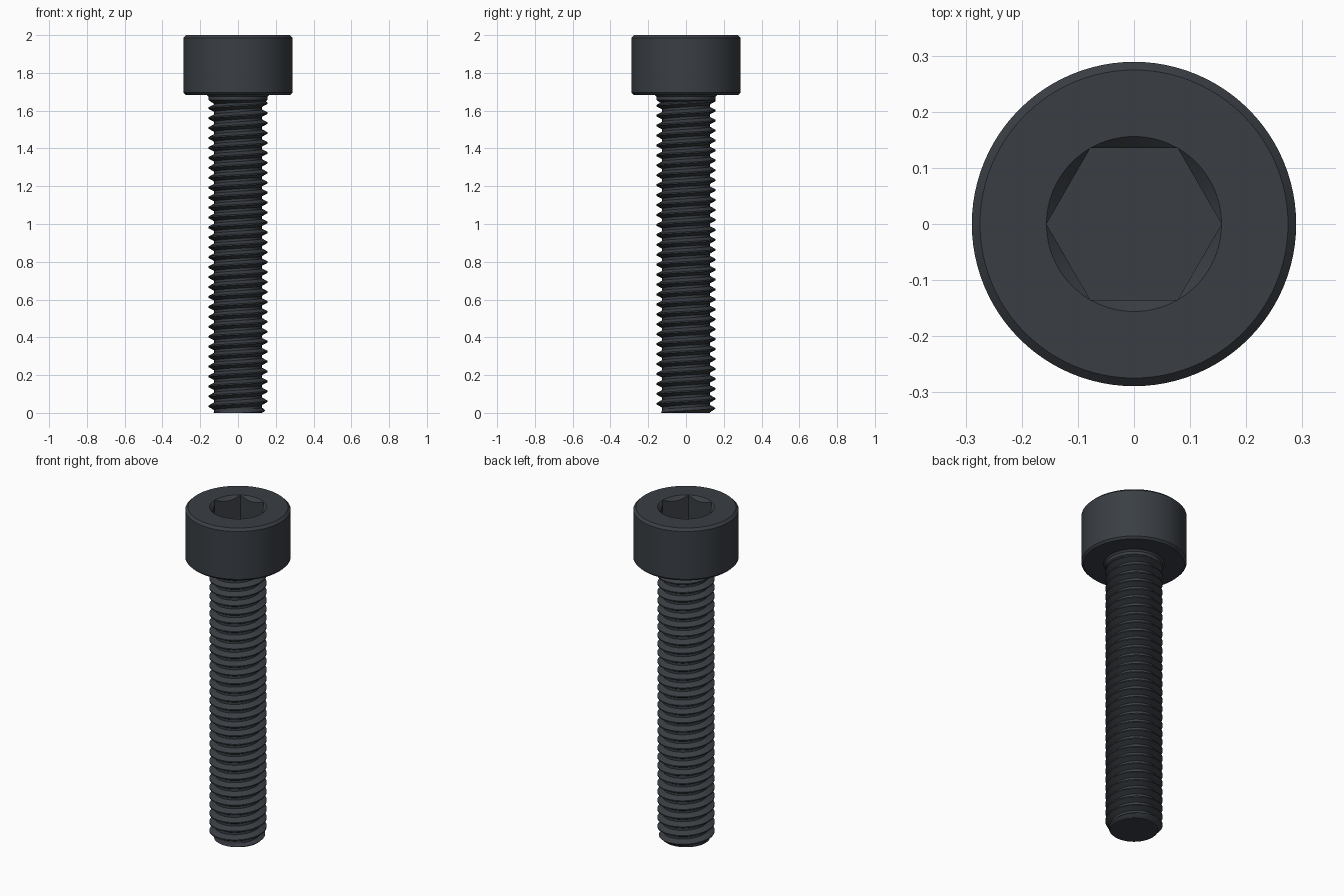
import bpy, bmesh, math

cube = bpy.data.objects.get("Cube")
if cube:
    bpy.data.objects.remove(cube, do_unlink=True)

HEAD_BASE, TOP = 1.684, 2.0
CREST, ROOT, PITCH = 0.157, 0.126, 0.0526
SOCKET, FLOOR = 0.156, 1.84          # socket corner radius, socket floor height
SEGMENTS = 96

steel = bpy.data.materials.new("black_steel")
colour = (0.042, 0.049, 0.058, 1)
steel.diffuse_color = colour
steel.use_nodes = True
bsdf = steel.node_tree.nodes["Principled BSDF"]
bsdf.inputs["Base Color"].default_value = colour


def finish(name, bm):
    bmesh.ops.remove_doubles(bm, verts=bm.verts, dist=0.0002)
    bmesh.ops.dissolve_degenerate(bm, edges=bm.edges, dist=0.0002)
    bmesh.ops.recalc_face_normals(bm, faces=bm.faces)
    mesh = bpy.data.meshes.new(name)
    bm.to_mesh(mesh)
    bm.free()
    mesh.materials.append(steel)
    obj = bpy.data.objects.new(name, mesh)
    bpy.context.collection.objects.link(obj)
    bpy.ops.object.select_all(action="DESELECT")
    bpy.context.view_layer.objects.active = obj
    obj.select_set(True)
    bpy.ops.object.shade_smooth_by_angle(angle=math.radians(30))
    return obj


def bridge(bm, a, b, closed):
    """Join two rows of vertices with quads."""
    for i in range(len(a) if closed else len(a) - 1):
        j = (i + 1) % len(a)
        bm.faces.new((a[i], a[j], b[j], b[i]))


def polar(bm, r, angle, z):
    return bm.verts.new((r * math.cos(angle), r * math.sin(angle), z))


def hexagon(angle):
    """Radius of the hexagonal socket at an angle, corners on the x axis."""
    sector = angle % (math.pi / 3) - math.pi / 6
    return SOCKET * math.cos(math.pi / 6) / math.cos(sector)


# Head: lathed outside, round countersink running into a hexagonal socket
bm = bmesh.new()
angles = [math.tau * i / SEGMENTS for i in range(SEGMENTS)]
profile = [(ROOT, 1.635), (CREST, 1.657), (CREST, 1.674), (0.167, HEAD_BASE),
           (0.277, HEAD_BASE), (0.289, HEAD_BASE + 0.012),
           (0.289, TOP - 0.0145), (0.2745, TOP), (SOCKET, TOP)]
rings = [[polar(bm, r, a, z) for a in angles] for r, z in profile]
rings.append([polar(bm, hexagon(a), a, TOP - SOCKET + hexagon(a)) for a in angles])
rings.append([polar(bm, hexagon(a), a, FLOOR) for a in angles])
for lower, upper in zip(rings, rings[1:]):
    bridge(bm, lower, upper, True)
bm.faces.new(rings[-1])
finish("socket_head", bm)

# Threaded shank: a helical tooth profile trimmed by the chamfered tip
bm = bmesh.new()
tooth = [(ROOT, -0.5), (ROOT, -0.375), (CREST, -0.0625),
         (CREST, 0.0625), (ROOT, 0.375), (ROOT, 0.5)]
STEPS = 72
turns = math.ceil(HEAD_BASE / PITCH) + 1
previous = None
for i in range(-STEPS, turns * STEPS + 1):
    turn = i / STEPS
    row = []
    for r, offset in tooth:
        z = min(max(PITCH * (turn + offset) + 0.009, 0), 1.665)
        row.append(polar(bm, min(r, 0.132 + z), math.tau * turn, z))
    if previous:
        bridge(bm, previous, row, False)
    previous = row
finish("threaded_shank", bm)

# Flat end of the shank
bm = bmesh.new()
bm.faces.new([polar(bm, 0.132, -a, 0) for a in angles])
tip = finish("shank_tip", bm)
if tip.data.polygons[0].normal.z > 0:
    tip.data.flip_normals()
